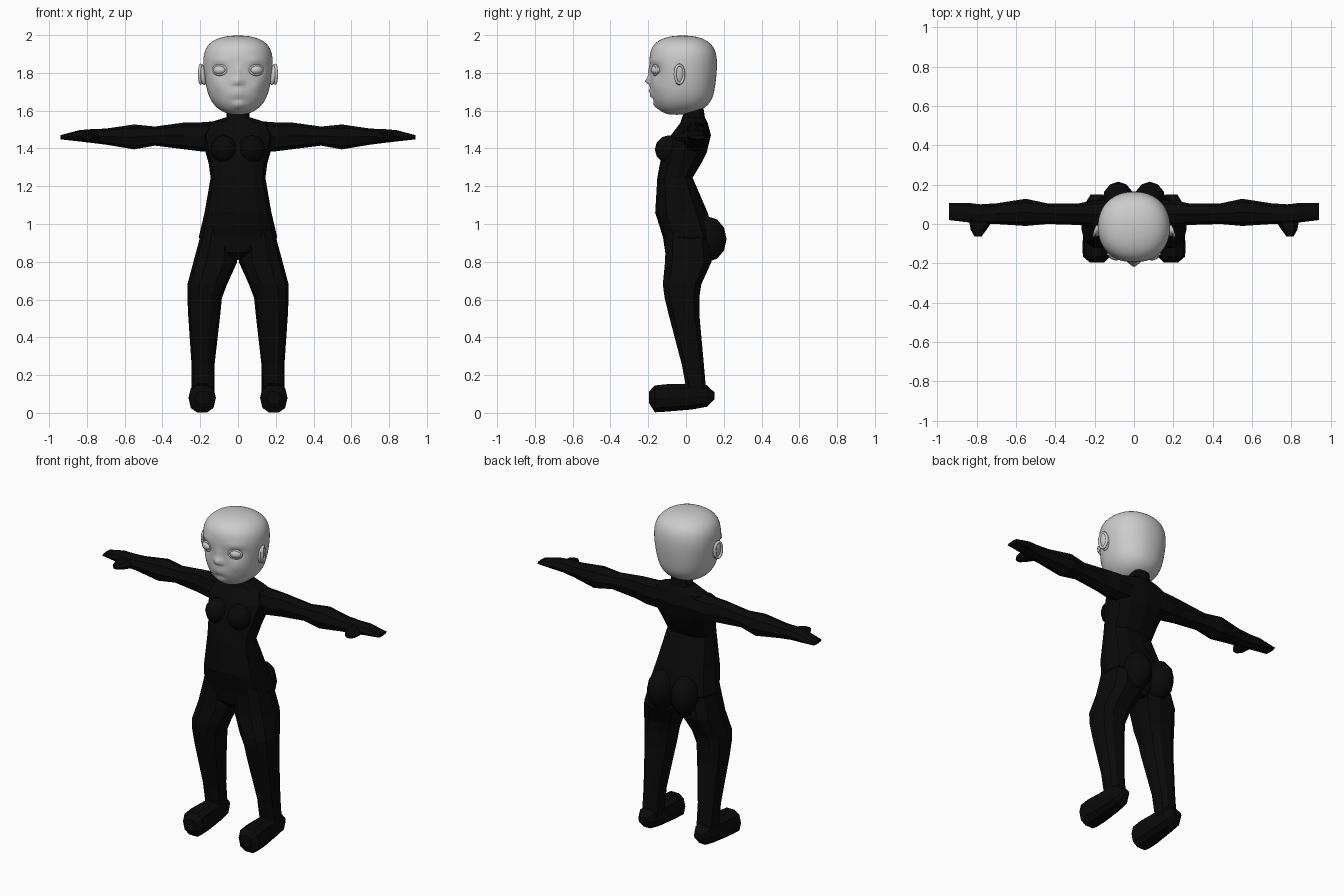
import bpy, bmesh, math
from mathutils import Matrix, Vector

cube = bpy.data.objects.get("Cube")
if cube:
    bpy.data.objects.remove(cube)


def material(name, rgb, rough=0.6):
    m = bpy.data.materials.new(name)
    m.use_nodes = True
    m.diffuse_color = (*rgb, 1)
    bsdf = m.node_tree.nodes["Principled BSDF"]
    bsdf.inputs["Base Color"].default_value = (*rgb, 1)
    bsdf.inputs["Roughness"].default_value = rough
    return m


BLACK = material("matte black", (0.003, 0.003, 0.003))
GREY = material("pale grey", (0.6, 0.6, 0.6))


def finish(name, bm, mat, mirror=False, angle=None):
    bmesh.ops.recalc_face_normals(bm, faces=bm.faces)
    me = bpy.data.meshes.new(name)
    bm.to_mesh(me)
    bm.free()
    ob = bpy.data.objects.new(name, me)
    bpy.context.collection.objects.link(ob)
    me.materials.append(mat)
    bpy.ops.object.select_all(action="DESELECT")
    ob.select_set(True)
    bpy.context.view_layer.objects.active = ob
    if angle:
        bpy.ops.object.shade_smooth_by_angle(angle=math.radians(angle))
    if mirror:
        ob.modifiers.new("Mirror", "MIRROR").use_mirror_merge = False
    return ob


def loft(axis, rings, sides=10, power=0.8):
    """Skin rounded rings (position, a_min, a_max, b_min, b_max) along an axis."""
    bm = bmesh.new()
    loops = []
    for p, a0, a1, b0, b1 in rings:
        loop = []
        for i in range(sides):
            t = math.tau * i / sides
            c, s = math.cos(t), math.sin(t)
            a = (a0 + a1 + (a1 - a0) * math.copysign(abs(c) ** power, c)) / 2
            b = (b0 + b1 + (b1 - b0) * math.copysign(abs(s) ** power, s)) / 2
            co = {"x": (p, a, b), "y": (a, p, b), "z": (a, b, p)}[axis]
            loop.append(bm.verts.new(co))
        loops.append(loop)
    for lo, hi in zip(loops, loops[1:]):
        for i in range(sides):
            j = (i + 1) % sides
            bm.faces.new((lo[i], lo[j], hi[j], hi[i]))
    bm.faces.new(loops[0])
    bm.faces.new(loops[-1])
    return bm


def ellipsoid(name, centre, radii, mat, mirror=False, segs=24, tilt=(0, 0, 0)):
    bm = bmesh.new()
    bmesh.ops.create_uvsphere(bm, u_segments=segs, v_segments=segs // 2, radius=1)
    turn = Matrix.Identity(4)
    for angle, ax in zip(tilt, "XYZ"):
        turn = Matrix.Rotation(math.radians(angle), 4, ax) @ turn
    bm.transform(Matrix.Translation(centre) @ turn @ Matrix.Diagonal((*radii, 1)))
    return finish(name, bm, mat, mirror, 60)


# Torso and neck: height, half width, front, back
torso = [(1.63, .055, 0, .09), (1.565, .062, -.02, .1), (1.535, .16, -.03, .115),
         (1.47, .19, -.08, .132), (1.38, .172, -.125, .11), (1.32, .155, -.138, .08),
         (1.245, .145, -.152, .035), (1.06, .177, -.163, .115), (.93, .208, -.122, .15),
         (.85, .15, -.11, .13), (.81, .05, -.07, .09)]
finish("torso", loft("z", [(z, -w, w, f, b) for z, w, f, b in torso], 12), BLACK)

ellipsoid("breast", (.075, -.09, 1.395), (.07, .075, .075), BLACK, True, 12)
ellipsoid("buttock", (.08, .115, .92), (.082, .1, .12), BLACK, True, 12)

# Legs: height, inner, outer, front, back
leg = [(.97, .01, .19, -.11, .12), (.8, .004, .236, -.116, .14), (.68, .058, .268, -.127, .085),
       (.61, .085, .268, -.117, .074), (.52, .094, .264, -.095, .074),
       (.257, .124, .246, -.025, .097), (.1, .125, .245, .005, .11)]
finish("leg", loft("z", leg, 10), BLACK, True)

# Feet: depth, inner, outer, bottom, top
foot = [(-.195, .15, .225, .05, .115), (-.165, .12, .26, .0, .148), (-.1, .117, .262, .004, .155),
        (.03, .125, .25, .015, .158), (.11, .135, .245, .03, .15), (.15, .16, .22, .07, .11)]
finish("foot", loft("y", foot, 10), BLACK, True)

# Arms and hands: distance out, front, back, bottom, top
arm = [(.1, -.03, .12, 1.38, 1.545), (.2, -.018, .12, 1.385, 1.538), (.28, -.005, .105, 1.395, 1.538),
       (.44, 0, .105, 1.415, 1.516), (.55, -.01, .128, 1.395, 1.527), (.7, .0, .105, 1.42, 1.505),
       (.78, .0, .1, 1.43, 1.502), (.84, .008, .107, 1.437, 1.497), (.94, .02, .108, 1.448, 1.47)]
finish("arm", loft("x", arm, 8, .9), BLACK, True)
thumb = [(.03, .71, .84, 1.43, 1.49), (-.03, .75, .83, 1.435, 1.48), (-.064, .775, .81, 1.445, 1.468)]
finish("thumb", loft("y", thumb, 6), BLACK, True)

# Head: height, half width, front, back
skull = [(1.578, .03, -.09, -.01), (1.59, .075, -.125, .05), (1.615, .115, -.155, .105),
         (1.66, .15, -.178, .142), (1.72, .169, -.187, .154), (1.79, .18, -.19, .163),
         (1.86, .187, -.196, .167), (1.92, .179, -.191, .158), (1.96, .15, -.165, .13),
         (1.985, .105, -.12, .085), (1.998, .045, -.06, .025)]
head = finish("head", loft("z", [(z, -w, w, f, b) for z, w, f, b in skull], 32, .92), GREY)
head.modifiers.new("Smooth", "SUBSURF").levels = 2
bpy.ops.object.modifier_apply(modifier="Smooth")

# Face sculpted as soft swells and hollows: x, z, x spread, z spread, depth
swells = [(0, 1.757, .02, .018, .03), (0, 1.8, .014, .03, .01), (.026, 1.75, .013, .012, .012),
          (.1, 1.815, .035, .026, -.018), (.1, 1.865, .045, .013, .006), (0, 1.69, .05, .03, .012),
          (0, 1.702, .026, .007, .008), (0, 1.682, .024, .007, .008), (0, 1.692, .035, .003, -.006),
          (0, 1.66, .03, .008, -.008), (0, 1.628, .035, .018, .01), (.1, 1.73, .03, .03, .006)]
for v in head.data.vertices:
    if v.co.y < 0:
        x, _, z = v.co
        fade = min(1, -v.co.y / .08)
        for cx, cz, sx, sz, d in swells:
            v.co.y -= fade * d * math.exp(-((abs(x) - cx) / sx) ** 2 - ((z - cz) / sz) ** 2)
bpy.ops.object.shade_smooth()

ellipsoid("eye", (.097, -.158, 1.815), (.036, .026, .025), GREY, True, 24, (0, 0, 18))


def ring(name, centre, radii, thick, turn, mirror=True, n=28, m=8):
    """Oval rim in the local XZ plane."""
    bm = bmesh.new()
    grid = []
    for i in range(n):
        t = math.tau * i / n
        out = Vector((math.cos(t), 0, math.sin(t)))
        mid = Vector((out.x * radii[0], 0, out.z * radii[1]))
        grid.append([bm.verts.new(mid + thick * (out * math.cos(u) + Vector((0, math.sin(u), 0))))
                     for u in (math.tau * k / m for k in range(m))])
    for i in range(n):
        for k in range(m):
            a, b, l = grid[i], grid[(i + 1) % n], (k + 1) % m
            bm.faces.new((a[k], b[k], b[l], a[l]))
    bm.transform(Matrix.Translation(centre) @ Matrix.Rotation(math.radians(turn), 4, "Z"))
    return finish(name, bm, GREY, mirror, 60)


ring("eyelid", (.097, -.165, 1.815), (.037, .025), .006, 18)

# Ears: a cupped plate with a raised rim
ellipsoid("ear", (.185, -.035, 1.79), (.016, .029, .055), GREY, True, 20, (0, 8, 15))
ring("ear_rim", (.196, -.035, 1.793), (.024, .048), .008, 110)
